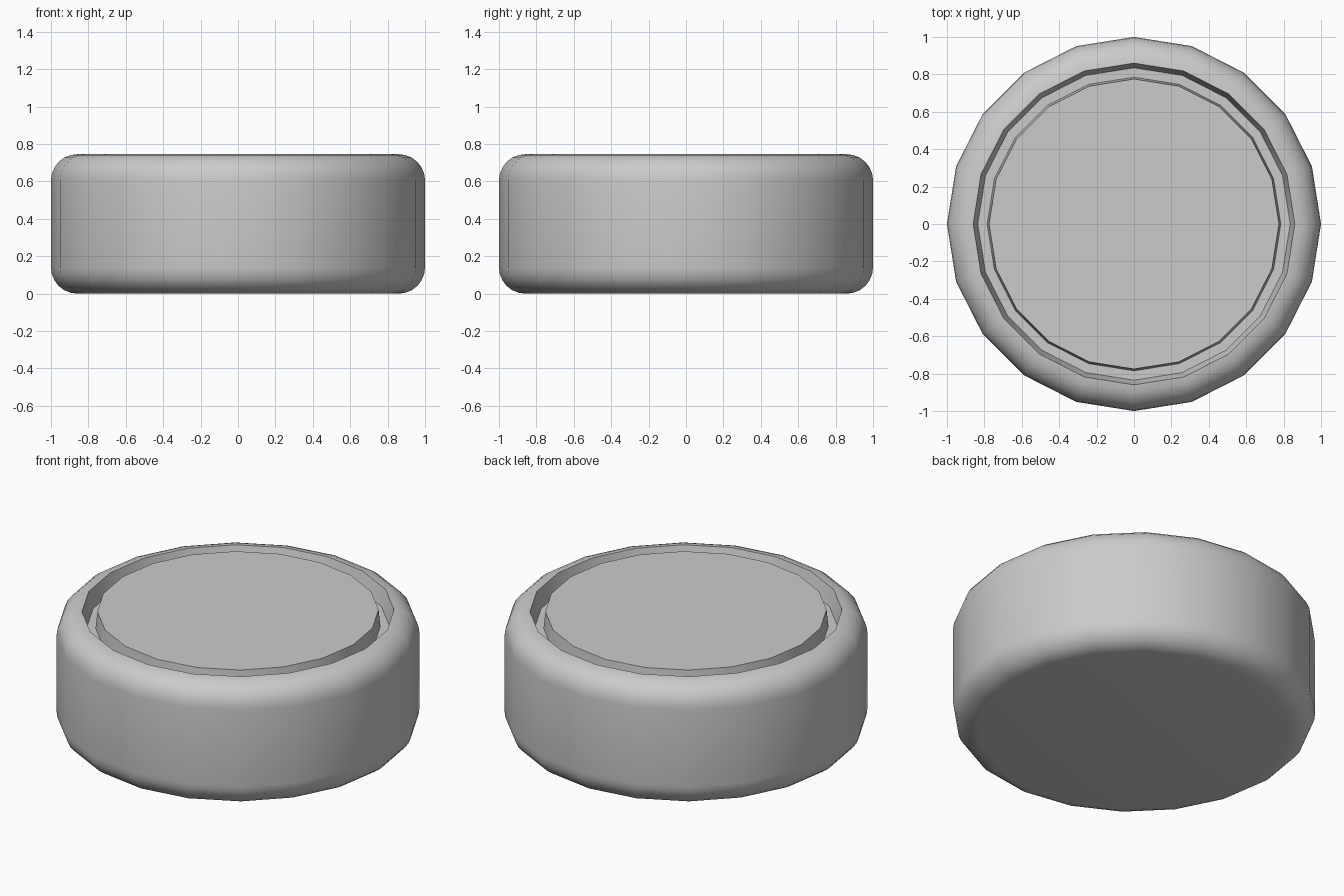
import bpy, bmesh, math

if "Cube" in bpy.data.objects:
    bpy.data.objects.remove(bpy.data.objects["Cube"])

SIDES, H, R = 20, 0.745, 0.14


def revolve(name, profile):
    """Spin an (r, z) profile around z; end loops are capped with flat faces."""
    bm = bmesh.new()
    rings = []
    for r, z in profile:
        rings.append([bm.verts.new((r * math.cos(2 * math.pi * i / SIDES),
                                    r * math.sin(2 * math.pi * i / SIDES), z))
                      for i in range(SIDES)])
    for a, b in zip(rings, rings[1:]):
        for i in range(SIDES):
            j = (i + 1) % SIDES
            bm.faces.new((a[i], a[j], b[j], b[i]))
    bm.faces.new(rings[0][::-1])
    bm.faces.new(rings[-1])
    mesh = bpy.data.meshes.new(name)
    bm.to_mesh(mesh)
    bm.free()
    ob = bpy.data.objects.new(name, mesh)
    bpy.context.collection.objects.link(ob)
    bpy.ops.object.select_all(action='DESELECT')
    ob.select_set(True)
    bpy.context.view_layer.objects.active = ob
    bpy.ops.object.shade_smooth_by_angle(angle=math.radians(30))
    return ob


def fillet(zc, start, steps=6):
    """Quarter-round outer edge, from angle start to start + 90 degrees."""
    return [(1 - R + R * math.cos(math.radians(start + 90 * i / steps)),
             zc + R * math.sin(math.radians(start + 90 * i / steps)))
            for i in range(steps + 1)]


# Rounded puck with a narrow groove around the raised centre disc
depth = 0.10
revolve("puck_body",
        fillet(R, -90) + fillet(H - R, 0)
        + [(0.835, H - depth), (0.785, H - depth), (0.775, H)])
